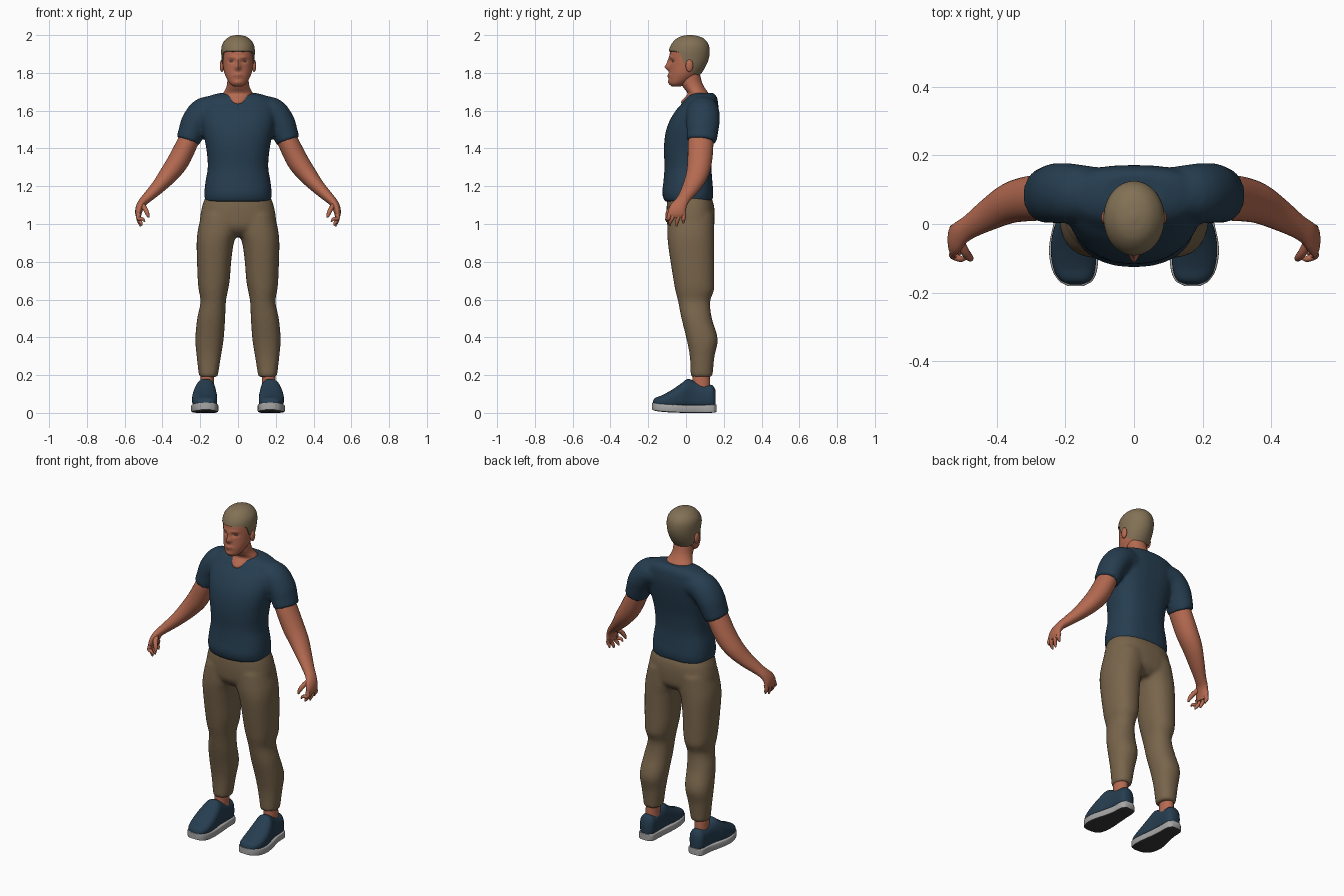
import bpy, bmesh, math
from mathutils import Vector

if "Cube" in bpy.data.objects:
    bpy.data.objects.remove(bpy.data.objects["Cube"])


def material(name, rgb):
    m = bpy.data.materials.new(name)
    m.diffuse_color = (*rgb, 1)
    m.use_nodes = True
    m.node_tree.nodes["Principled BSDF"].inputs["Base Color"].default_value = m.diffuse_color
    return m


SKIN = material("skin", (0.46, 0.145, 0.082))
LIP = material("lip", (0.33, 0.095, 0.06))
EYE = material("eye_grey", (0.32, 0.22, 0.19))
HAIR = material("hair_tan", (0.225, 0.165, 0.092))
NAVY = material("navy_cloth", (0.019, 0.047, 0.08))
KHAKI = material("khaki_cloth", (0.19, 0.13, 0.071))
SOLE = material("sole_grey", (0.38, 0.38, 0.38))
TREAD = material("tread_dark", (0.04, 0.04, 0.042))


def at(rows, t):
    """Smooth interpolation of table rows keyed by their first column."""
    n = len(rows)
    i = 0
    while i < n - 2 and t > rows[i + 1][0]:
        i += 1

    def slope(j, c):
        a, b = rows[max(j - 1, 0)], rows[min(j + 1, n - 1)]
        return (b[c] - a[c]) / (b[0] - a[0])
    p, q = rows[i], rows[i + 1]
    d = q[0] - p[0]
    s = min(max((t - p[0]) / d, 0), 1)
    h = 3 * s * s - 2 * s ** 3
    return [p[c] * (1 - h) + q[c] * h + d * (slope(i, c) * s * (1 - s) ** 2
            - slope(i + 1, c) * s * s * (1 - s)) for c in range(1, len(p))]


def samples(rows, k=4):
    out = [a[0] + (b[0] - a[0]) * j / k for a, b in zip(rows, rows[1:]) for j in range(k)]
    return out + [rows[-1][0]]


def spow(v, e):
    return math.copysign(abs(v) ** e, v)


def skin_rings(bm, rings, side=1):
    """Bridge closed rings of points and cap both ends."""
    vs = [[bm.verts.new((p[0] * side, p[1], p[2])) for p in r] for r in rings]
    n = len(vs[0])
    for a, b in zip(vs, vs[1:]):
        for i in range(n):
            bm.faces.new((a[i], a[(i + 1) % n], b[(i + 1) % n], b[i]))
    bm.faces.new(vs[0])
    bm.faces.new(vs[-1])


def loft(bm, rows, side=1, axis='z', lo=1.0, hi=1.0, n=32):
    """Rows are (station, x0, x1, v0, v1); lo and hi set squareness."""
    rings = []
    for t in samples(rows):
        x0, x1, v0, v1 = at(rows, t)
        ring = []
        for i in range(n):
            a = 2 * math.pi * i / n
            c, s = math.cos(a), math.sin(a)
            e = lo if s < 0 else hi
            x = (x0 + x1) / 2 + (x1 - x0) / 2 * spow(c, e)
            v = (v0 + v1) / 2 + (v1 - v0) / 2 * spow(s, e)
            ring.append((x, v, t) if axis == 'z' else (x, t, v))
        rings.append(ring)
    skin_rings(bm, rings, side)


def limb(bm, pts, side=1, n=20, k=4):
    """Points are (x, y, z, radius along y, radius across)."""
    rows = [(i, *p) for i, p in enumerate(pts)]
    st = [at(rows, t) for t in samples(rows, k)]
    rings = []
    for i, p in enumerate(st):
        tan = (Vector(st[min(i + 1, len(st) - 1)][:3]) - Vector(st[max(i - 1, 0)][:3])).normalized()
        u = Vector((0, 1, 0))
        u = (u - tan * u.dot(tan)).normalized()
        w = tan.cross(u)
        rings.append([Vector(p[:3]) + u * p[3] * math.cos(2 * math.pi * j / n)
                      + w * p[4] * math.sin(2 * math.pi * j / n) for j in range(n)])
    skin_rings(bm, rings, side)


def ball(bm, loc, r):
    for v in bmesh.ops.create_uvsphere(bm, u_segments=16, v_segments=10, radius=1)['verts']:
        v.co = Vector(loc) + Vector([a * b for a, b in zip(v.co, r)])


def finish(name, bm, mats, voxel=0, rounds=4, rule=None):
    bmesh.ops.recalc_face_normals(bm, faces=bm.faces[:])
    bm.normal_update()
    if rule:
        for f in bm.faces:
            f.material_index = rule(f)
    me = bpy.data.meshes.new(name)
    bm.to_mesh(me)
    bm.free()
    ob = bpy.data.objects.new(name, me)
    bpy.context.collection.objects.link(ob)
    for m in mats:
        me.materials.append(m)
    bpy.ops.object.select_all(action='DESELECT')
    bpy.context.view_layer.objects.active = ob
    ob.select_set(True)
    bpy.ops.object.shade_smooth_by_angle(angle=math.radians(50))
    if voxel:
        m = ob.modifiers.new("merge", 'REMESH')
        m.mode, m.voxel_size, m.use_smooth_shade = 'VOXEL', voxel, True
        m = ob.modifiers.new("soften", 'SMOOTH')
        m.factor, m.iterations = 0.5, rounds


def sym(rows):
    return [(z, -x, x, a, b) for z, x, a, b in rows]


# Shirt: torso and short sleeves merged into one cloth surface
bm = bmesh.new()
loft(bm, sym([(1.118, .174, -.113, .138), (1.16, .178, -.126, .145), (1.22, .173, -.12, .14),
              (1.3, .16, -.114, .135), (1.4, .168, -.117, .142), (1.48, .184, -.109, .156),
              (1.54, .195, -.09, .166), (1.6, .2, -.055, .172), (1.64, .192, -.02, .17),
              (1.668, .172, .0, .165), (1.684, .135, .02, .156), (1.694, .09, .035, .147)]),
     lo=.9, hi=.75, n=48)
for s in (1, -1):
    limb(bm, [(.10, .09, 1.6, .075, .07), (.175, .09, 1.595, .086, .078), (.225, .09, 1.54, .088, .075),
              (.25, .086, 1.48, .083, .068), (.266, .082, 1.438, .08, .064)], s, n=32)
finish("shirt", bm, [NAVY], .011, 5)

# Trousers: hips and two legs merged
bm = bmesh.new()
loft(bm, sym([(.935, .13, -.05, .11), (.965, .18, -.085, .14), (1.0, .202, -.1, .15),
              (1.1, .188, -.102, .148), (1.17, .16, -.09, .12)]), lo=.85, hi=.8, n=40)
for s in (1, -1):
    loft(bm, [(.19, .108, .206, .025, .14), (.3, .09, .219, .02, .151), (.39, .076, .226, .003, .168),
              (.5, .068, .216, -.024, .137), (.59, .064, .198, -.042, .128), (.65, .053, .208, -.057, .148),
              (.7, .044, .213, -.066, .15), (.8, .036, .217, -.082, .15), (.9, .022, .219, -.096, .15),
              (.96, .0, .214, -.099, .15), (1.05, -.01, .194, -.095, .148)], s, lo=.9, hi=.9)
finish("trousers", bm, [KHAKI], .011, 3)

# Arms, hands and ankles
for s, label in ((1, "left"), (-1, "right")):
    bm = bmesh.new()
    limb(bm, [(.24, .08, 1.49, .06, .052), (.265, .078, 1.435, .067, .055), (.315, .073, 1.335, .065, .057),
              (.365, .06, 1.265, .059, .05), (.42, .03, 1.2, .048, .038), (.475, -.005, 1.145, .036, .028),
              (.505, -.025, 1.115, .036, .023), (.521, -.042, 1.085, .044, .021),
              (.527, -.05, 1.055, .047, .017), (.525, -.052, 1.035, .04, .012)], s, 28)
    finish(label + "_arm", bm, [SKIN])
    bm = bmesh.new()
    for y, tx, ty, tz in ((-.086, .493, -.102, 1.012), (-.065, .508, -.085, .992),
                          (-.036, .516, -.05, .988), (-.012, .52, -.014, 1.003)):
        limb(bm, [(.524, y, 1.055, .012, .013), (.528, y * .6 + ty * .4, 1.03, .011, .011),
                  (tx * .6 + .21, ty, tz + .015, .009, .009), (tx, ty, tz, .004, .004)], s, 10)
    limb(bm, [(.51, -.05, 1.105, .014, .015), (.492, -.083, 1.08, .013, .013),
              (.48, -.098, 1.055, .011, .011), (.474, -.104, 1.035, .005, .005)], s, 10)
    finish(label + "_fingers", bm, [SKIN])
    bm = bmesh.new()
    loft(bm, [(.1, .125, .2, .035, .13), (.16, .127, .2, .033, .128), (.22, .125, .198, .035, .125)], s)
    finish(label + "_ankle", bm, [SKIN])

# Shoes: rounded upper on a flat sole with dark tread
for s, label in ((1, "left"), (-1, "right")):
    bm = bmesh.new()
    loft(bm, [(-.176, .15, .19, .03, .06), (-.165, .127, .214, .03, .078), (-.13, .113, .235, .03, .092),
              (-.07, .11, .243, .03, .125), (-.02, .114, .236, .03, .16), (.01, .118, .226, .03, .18),
              (.05, .12, .216, .03, .166), (.1, .12, .212, .03, .15), (.14, .123, .208, .03, .146),
              (.157, .14, .192, .03, .12)], s, 'y', lo=.5, hi=.85)
    finish(label + "_shoe_upper", bm, [NAVY])
    bm = bmesh.new()
    loft(bm, [(-.181, .148, .192, .018, .054), (-.167, .122, .218, .012, .053), (-.13, .107, .24, .006, .049),
              (-.07, .104, .248, .002, .045), (.0, .11, .235, 0, .042), (.08, .116, .217, 0, .042),
              (.145, .12, .212, .001, .044), (.162, .138, .194, .005, .044)], s, 'y', lo=.25, hi=.25)
    finish(label + "_shoe_sole", bm, [SOLE, TREAD], rule=lambda f: int(f.normal.z < -.7))

# Neck, widening into the collar opening
bm = bmesh.new()
loft(bm, sym([(1.62, .04, -.015, .1), (1.645, .05, -.026, .11), (1.665, .068, -.012, .122),
              (1.69, .078, .008, .12), (1.72, .063, -.012, .1), (1.75, .057, -.03, .085),
              (1.8, .056, -.03, .072)]))
finish("neck", bm, [SKIN])

# Head: profile table plus soft bumps for the facial features
HEAD = [(1.728, .022, -.075, -.03), (1.742, .042, -.088, .0), (1.77, .06, -.091, .045), (1.8, .072, -.089, .075),
        (1.84, .079, -.087, .1), (1.88, .082, -.087, .115), (1.92, .083, -.083, .118),
        (1.95, .076, -.069, .11), (1.975, .055, -.045, .088), (1.987, .033, -.018, .06), (1.992, .008, .01, .03)]
BUMPS = [(.023, 0, 1.83, .014, .016), (.012, 0, 1.857, .009, .022), (.008, 0, 1.785, .025, .012),
         (.005, 0, 1.75, .02, .012), (-.01, .033, 1.862, .016, .01), (-.01, -.033, 1.862, .016, .01),
         (.004, .03, 1.883, .02, .008), (.004, -.03, 1.883, .02, .008)]


def head_point(a, z, face=True):
    hx, y0, y1 = at(HEAD, z)
    x = hx * math.cos(a)
    y = (y0 + y1) / 2 + (y1 - y0) / 2 * math.sin(a)
    if face and math.sin(a) < 0:
        for h, bx, bz, sx, sz in BUMPS:
            y -= h * math.exp(-((x - bx) / sx) ** 2 - ((z - bz) / sz) ** 2)
    return Vector((x, y, z))


N = 64
bm = bmesh.new()
skin_rings(bm, [[head_point(2 * math.pi * i / N, 1.728 + .264 * (1 - (1 - j / 70) ** 1.6))
                 for i in range(N)] for j in range(71)])


def lips(f):
    c = f.calc_center_median()
    return int(c.y < -.06 and ((c.z - 1.785) / .006) ** 2 + (c.x / .025) ** 2 < 1)


finish("head", bm, [SKIN, LIP], rule=lips)

# Ears and eyes
bm = bmesh.new()
for s in (1, -1):
    ball(bm, (s * .085, .018, 1.838), (.011, .02, .033))
finish("ears", bm, [SKIN])
bm = bmesh.new()
for s in (1, -1):
    ball(bm, (s * .033, -.0635, 1.861), (.013, .01, .006))
finish("eyes", bm, [EYE])

# Hair: cap following the skull, with a shaped hairline
LINE = [(-1, 1.912), (-.6, 1.91), (-.4, 1.895), (-.2, 1.853), (0, 1.853), (.18, 1.855), (.4, 1.81), (1.0, 1.792)]
CENTRE = Vector((0, .015, 1.87))
rings = []
for j in range(-1, 29):
    f = max(j, 0) / 28
    ring = []
    for i in range(N):
        a = 2 * math.pi * i / N
        zb = at(LINE, math.sin(a))[0]
        p = head_point(a, zb + (1.992 - zb) * (1 - (1 - f) ** 2), False)
        ring.append(CENTRE + (p - CENTRE) * (.97 if j < 0 else 1.07))
    rings.append(ring)
bm = bmesh.new()
skin_rings(bm, rings)
finish("hair", bm, [HAIR])
